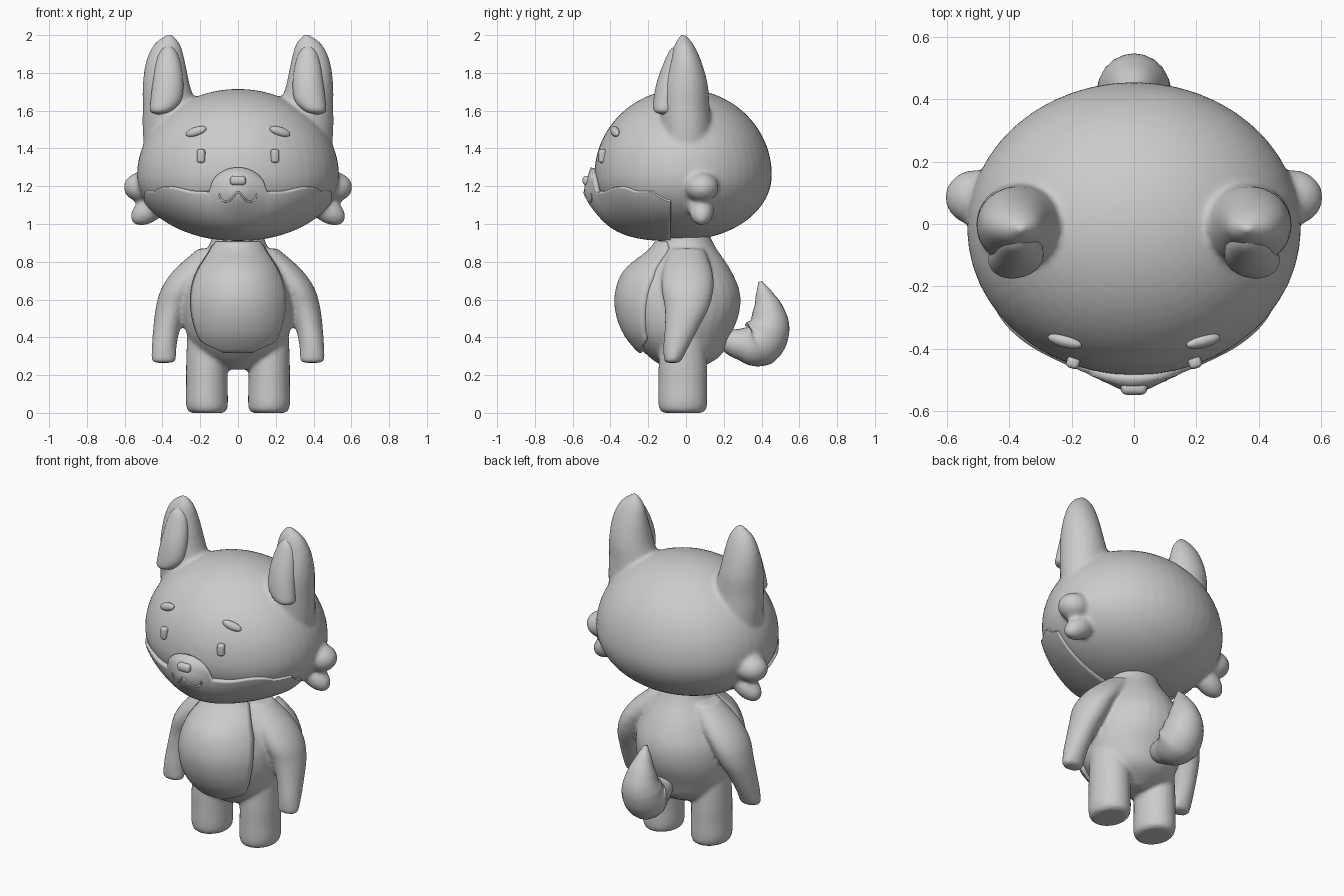
import bpy, bmesh, math
from mathutils import Vector, Matrix

if "Cube" in bpy.data.objects:
    bpy.data.objects.remove(bpy.data.objects["Cube"])

GREY = (0.6, 0.6, 0.6, 1)
mat = bpy.data.materials.new("plain grey")
mat.use_nodes = True
mat.diffuse_color = GREY
mat.node_tree.nodes["Principled BSDF"].inputs["Base Color"].default_value = GREY


def finish(name, bm):
    bmesh.ops.recalc_face_normals(bm, faces=bm.faces)
    for f in bm.faces:
        f.smooth = True
    mesh = bpy.data.meshes.new(name)
    bm.to_mesh(mesh)
    bm.free()
    mesh.materials.append(mat)
    obj = bpy.data.objects.new(name, mesh)
    bpy.context.collection.objects.link(obj)
    return obj


def spline(rows, t):
    """Smooth interpolation through a list of rows, t from 0 to 1."""
    n = len(rows) - 1
    i = min(int(t * n), n - 1)
    f = t * n - i
    a, b, c, d = (rows[min(max(k, 0), n)] for k in (i - 1, i, i + 1, i + 2))
    return [q + f / 2 * (r - p + f * (2 * p - 5 * q + 4 * r - s + f * (3 * (q - r) + s - p)))
            for p, q, r, s in zip(a, b, c, d)]


def loft(bm, rows, side=1, steps=32, segs=32):
    """Stack elliptical rings; each row is z, centre x, centre y, radius x, radius y."""
    rings = []
    for k in range(steps + 1):
        z, cx, cy, rx, ry = spline(rows, k / steps)
        angles = [math.tau * j / segs for j in range(segs)]
        rings.append([bm.verts.new((side * (cx + rx * math.cos(a)), cy + ry * math.sin(a), z))
                      for a in angles])
    for lo, hi in zip(rings, rings[1:]):
        for j in range(segs):
            bm.faces.new((lo[j], lo[j - 1], hi[j - 1], hi[j]))
    bm.faces.new(rings[0])
    bm.faces.new(rings[-1])


def ellipsoid(bm, centre, radii, tilt=0):
    m = Matrix.Translation(centre) @ Matrix.Rotation(tilt, 4, 'Y') @ Matrix.Diagonal((*radii, 1))
    return bmesh.ops.create_uvsphere(bm, u_segments=48, v_segments=32, radius=1, matrix=m)["verts"]


def blend(obj, voxel, rounds):
    """Fuse overlapping shapes into one soft skin."""
    m = obj.modifiers.new("fuse", 'REMESH')
    m.mode, m.voxel_size, m.use_smooth_shade = 'VOXEL', voxel, True
    m = obj.modifiers.new("soften", 'SMOOTH')
    m.factor, m.iterations = 0.5, rounds


def patch(name, grid, thickness):
    """Raised panel from a grid of points."""
    bm = bmesh.new()
    vs = [[bm.verts.new(p) for p in row] for row in grid]
    for r, s in zip(vs, vs[1:]):
        for j in range(len(r) - 1):
            bm.faces.new((r[j], r[j + 1], s[j + 1], s[j]))
    obj = finish(name, bm)
    if sum(p.normal.y for p in obj.data.polygons) > 0:
        obj.data.flip_normals()
    m = obj.modifiers.new("thickness", 'SOLIDIFY')
    m.thickness, m.offset = thickness, -1
    return obj


def tube(name, points, radii, depth=1):
    cu = bpy.data.curves.new(name, 'CURVE')
    cu.dimensions, cu.bevel_depth, cu.bevel_resolution = '3D', depth, 8
    cu.use_fill_caps, cu.resolution_u = True, 10
    sp = cu.splines.new('BEZIER')
    sp.bezier_points.add(len(points) - 1)
    for bp, p, r in zip(sp.bezier_points, points, radii):
        bp.co, bp.radius = p, r
        bp.handle_left_type = bp.handle_right_type = 'AUTO'
    cu.materials.append(mat)
    obj = bpy.data.objects.new(name, cu)
    bpy.context.collection.objects.link(obj)
    return obj


# Head with ears and cheek tufts
HX, HY, CY, CZ, LOW, HIGH = 0.535, 0.47, -0.015, 1.26, 0.345, 0.455
EAR = [(1.36, .355, 0, .14, .13), (1.5, .355, 0, .15, .135), (1.62, .363, -.005, .142, .13),
       (1.74, .38, -.003, .124, .118), (1.86, .384, -.003, .103, .085),
       (1.95, .375, -.01, .07, .05), (2.005, .362, -.015, .012, .01)]
bm = bmesh.new()
for v in ellipsoid(bm, (0, 0, 0), (1, 1, 1)):
    x, y, z = v.co
    v.co = (x * HX, CY + y * HY, CZ + z * (HIGH if z > 0 else LOW))
for s in (1, -1):
    loft(bm, EAR, s)
    ellipsoid(bm, (s * .51, .085, 1.195), (.095, .088, .078))
    ellipsoid(bm, (s * .47, .082, 1.075), (.11, .066, .066), s * .6)
blend(finish("head", bm), .013, 6)

# Inner ear pads
PAD = [(1.58, .42, -.11, .01, .02), (1.60, .405, -.115, .06, .055), (1.66, .38, -.11, .082, .062),
       (1.76, .37, -.09, .08, .062), (1.86, .37, -.065, .064, .05),
       (1.92, .371, -.05, .04, .035), (1.95, .37, -.04, .008, .01)]
for s, side in ((1, "left"), (-1, "right")):
    bm = bmesh.new()
    loft(bm, PAD, s)
    finish(side + "_inner_ear", bm)


# Muzzle mask wrapped over the lower front of the head
def bulge(x, z):
    return .012 + .045 * math.exp(-(x / .1) ** 2 - ((z - 1.17) / .1) ** 2)


def section(x):
    power = 2 + math.exp(-(x / .25) ** 2)
    return math.sqrt(1 - (x / (HX + .006)) ** 2), power


def face_y(x, z):
    s, p = section(x)
    h = min(abs(z - CZ) / (s * (LOW if z < CZ else HIGH)), 1)
    return CY - HY * s * (1 - h ** p) ** (1 / p) - bulge(x, z)


def mask_top(x):
    x = abs(x)
    cheek = 1.165 + .03 * math.exp(-((x - .37) / .1) ** 2) - .07 * max(0, (x - .4) / .09) ** 2
    snout = 1.17 + .13 * math.sqrt(max(0, 1 - (x / .15) ** 2))
    return max(cheek, snout)


grid = []
for i in range(81):
    x = .492 * math.sin((i / 40 - 1) * math.pi / 2)
    s, p = section(x)
    top = mask_top(x)
    h = (top - CZ) / (s * (LOW if top < CZ else HIGH))
    t0 = math.asin(math.copysign(min(abs(h), .97) ** (p / 2), h))
    t1 = -math.acos(min(.95, .055 / (HY * s)) ** (p / 2))
    col = []
    for k in range(33):
        t = t0 + (t1 - t0) * k / 32
        z = CZ + (HIGH if t > 0 else LOW) * s * math.copysign(abs(math.sin(t)) ** (2 / p), t)
        y = CY - HY * s * math.cos(t) ** (2 / p) - bulge(x, z)
        col.append((x * 1.01, y, z - .006 * k / 32))
    grid.append(col)
patch("muzzle_mask", grid, .03)

# Eyes, brows and nose
for s, side in ((1, "left"), (-1, "right")):
    bm = bmesh.new()
    bmesh.ops.create_cube(bm, size=1, matrix=Matrix.Translation((s * .195, -.443, 1.36))
                          @ Matrix.Rotation(s * .3, 4, 'Z') @ Matrix.Diagonal((.042, .04, .072, 1)))
    eye = finish(side + "_eye", bm)
    m = eye.modifiers.new("round", 'BEVEL')
    m.width, m.segments = .014, 4
    bm = bmesh.new()
    ellipsoid(bm, (0, 0, 0), (.058, .02, .024))
    brow = finish(side + "_brow", bm)
    brow.location = (s * .222, -.376, 1.49)
    brow.rotation_euler = (-.3, s * .3, s * .25)
bm = bmesh.new()
bmesh.ops.create_cube(bm, size=1, matrix=Matrix.Translation((0, -.525, 1.23))
                      @ Matrix.Diagonal((.085, .045, .05, 1)))
m = finish("nose", bm).modifiers.new("round", 'BEVEL')
m.width, m.segments = .02, 5

# Mouth line
half = [(.1, 1.16), (.085, 1.127), (.05, 1.122), (.025, 1.145)]
line = [(-x, z) for x, z in half] + [(0, 1.168)] + half[::-1]
tube("mouth", [(x, face_y(x, z), z) for x, z in line], [1] * len(line), .005)

# Body with arms and legs
TORSO = [(.23, 0, -.02, .07, .08), (.3, 0, -.01, .2, .19), (.4, 0, -.03, .265, .26),
         (.52, 0, -.03, .292, .31), (.64, 0, -.03, .285, .315), (.76, 0, -.03, .235, .265),
         (.88, 0, 0, .155, .155), (.98, 0, 0, .13, .11)]
ARM = [(.265, .393, -.072, .05, .035), (.28, .393, -.07, .064, .047), (.36, .39, -.05, .066, .07),
       (.46, .375, -.02, .073, .092), (.56, .347, .005, .088, .118), (.66, .305, .008, .1, .138),
       (.76, .23, .008, .105, .13), (.87, .13, .005, .08, .09)]
LEG = [(0, .163, -.017, .085, .1), (.015, .163, -.017, .104, .122), (.06, .165, -.017, .112, .13),
       (.15, .165, -.017, .11, .129), (.25, .165, -.017, .11, .128), (.4, .16, -.017, .11, .12)]
bm = bmesh.new()
loft(bm, TORSO)
for s in (1, -1):
    loft(bm, ARM, s)
    loft(bm, LEG, s)
blend(finish("body", bm), .012, 6)

# Belly panel following the torso
BELLY = [[.08], [.19], [.222], [.24], [.25], [.255], [.252], [.242], [.225], [.2], [.165], [.12]]
grid = []
for k in range(41):
    z = .318 + .59 * k / 40
    f = 0
    while spline(TORSO, f)[0] < z:
        f += .002
    _, _, cy, rx, ry = spline(TORSO, f)
    w = min(spline(BELLY, k / 40)[0], rx * .92)
    xs = [w * (j / 16 - 1) for j in range(33)]
    grid.append([(x, cy - ry * math.sqrt(1 - (x / rx) ** 2) - .03, z) for x in xs])
patch("belly_panel", grid, .045)

# Tail
path = [(.18, .4, .05), (.29, .365, .085), (.385, .37, .128), (.435, .45, .115),
        (.435, .54, .085), (.412, .63, .045), (.392, .695, .01)]
tube("tail", [(0, y, z) for y, z, r in path], [r for y, z, r in path])
